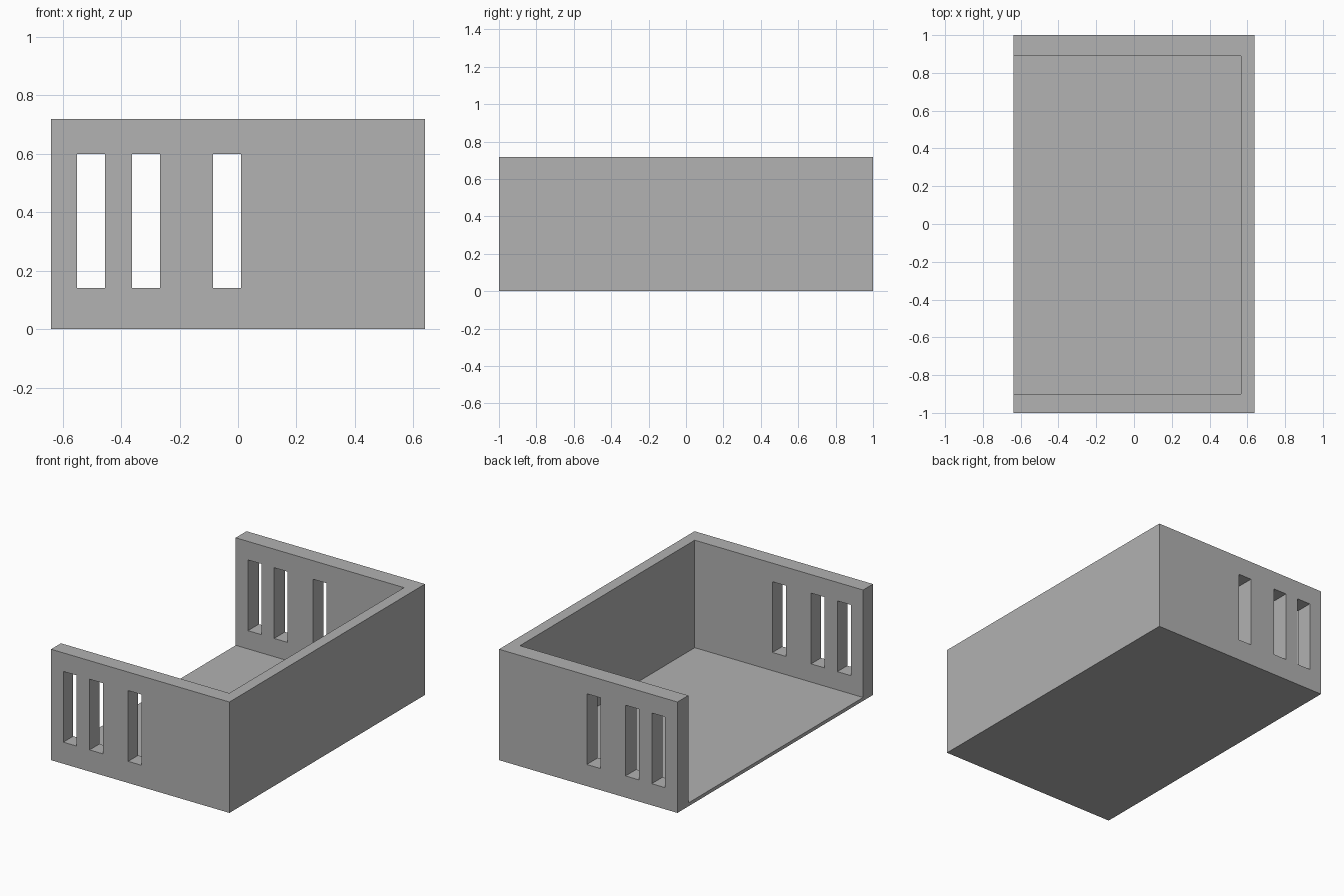
import bpy

if "Cube" in bpy.data.objects:
    bpy.data.objects.remove(bpy.data.objects["Cube"], do_unlink=True)

# Main dimensions
HALF_X, HALF_Y, HEIGHT = 0.639, 1.0, 0.718
FLOOR_TOP = 0.022
INNER_X, INNER_FRONT, INNER_BACK = 0.567, -0.899, 0.889
SLOT_LEFT_EDGES = (-0.551, -0.363, -0.086)
SLOT_WIDTH, SLOT_BOTTOM, SLOT_TOP = 0.096, 0.14, 0.598
OVERSHOOT = 0.2

gray = bpy.data.materials.new("medium_gray")
gray.use_nodes = True
color = (0.445, 0.445, 0.445, 1.0)
gray.diffuse_color = color
gray.node_tree.nodes["Principled BSDF"].inputs["Base Color"].default_value = color


def box(name, low, high):
    """Axis-aligned box between two opposite corners."""
    center = [(a + b) / 2 for a, b in zip(low, high)]
    bpy.ops.mesh.primitive_cube_add(size=1, location=center)
    obj = bpy.context.object
    obj.name = name
    obj.scale = [b - a for a, b in zip(low, high)]
    bpy.ops.object.transform_apply(location=True, rotation=False, scale=True)
    obj.data.materials.append(gray)
    return obj


def cut(target, cutter):
    """Subtract the cutter from the target, then discard it."""
    cutter.hide_render = True
    mod = target.modifiers.new("cut", 'BOOLEAN')
    mod.operation = 'DIFFERENCE'
    mod.solver = 'EXACT'
    mod.object = cutter
    bpy.context.view_layer.objects.active = target
    bpy.ops.object.modifier_apply(modifier=mod.name)
    bpy.data.objects.remove(cutter, do_unlink=True)


# Solid block hollowed out from the top and the open right side
tray = box("open_sided_tray", (-HALF_X, -HALF_Y, 0), (HALF_X, HALF_Y, HEIGHT))
cut(tray, box("cavity_cutter",
              (-HALF_X - OVERSHOOT, INNER_FRONT, FLOOR_TOP),
              (INNER_X, INNER_BACK, HEIGHT + OVERSHOOT)))

# Upright slots, each passing through both end walls
for left in SLOT_LEFT_EDGES:
    cut(tray, box("slot_cutter",
                  (left, -HALF_Y - OVERSHOOT, SLOT_BOTTOM),
                  (left + SLOT_WIDTH, HALF_Y + OVERSHOOT, SLOT_TOP)))
